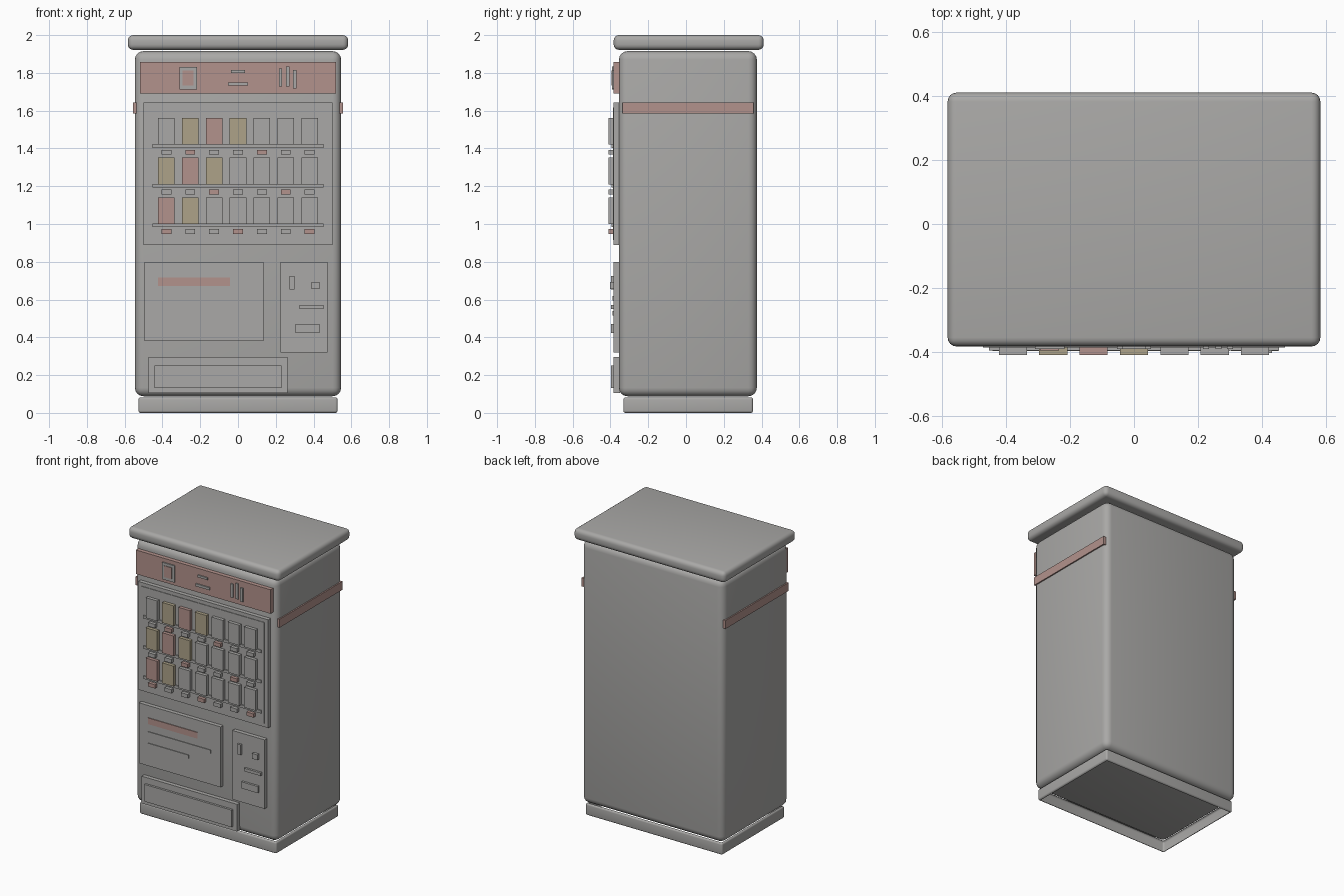
import bpy, bmesh, math
from mathutils import Vector

if "Cube" in bpy.data.objects:
    bpy.data.objects.remove(bpy.data.objects["Cube"], do_unlink=True)


def material(name, color):
    m = bpy.data.materials.new(name)
    m.use_nodes = True
    m.diffuse_color = (*color, 1)
    m.node_tree.nodes["Principled BSDF"].inputs["Base Color"].default_value = (*color, 1)
    return m


GREY = material("warm_grey", (0.40, 0.395, 0.385))
RED = material("dusty_red", (0.45, 0.29, 0.265))
YELLOW = material("dull_yellow", (0.42, 0.365, 0.25))


def box(name, xs, ys, zs, mat=GREY, bevel=0, open_ends=False):
    """Box between pairs of limits, with optional rounded edges and open top and bottom."""
    lo, hi = (Vector(p) for p in zip(xs, ys, zs))
    mesh = bpy.data.meshes.new(name)
    bm = bmesh.new()
    bmesh.ops.create_cube(bm, size=1)
    for v in bm.verts:
        v.co = (lo + hi) / 2 + v.co * (hi - lo)
    if bevel:
        bmesh.ops.bevel(bm, geom=bm.edges[:], offset=bevel, segments=4,
                        profile=0.5, affect='EDGES')
    if open_ends:
        bm.normal_update()
        ends = [f for f in bm.faces if abs(f.normal.z) > 0.99]
        bmesh.ops.delete(bm, geom=ends, context='FACES')
    bm.to_mesh(mesh)
    bm.free()
    mesh.materials.append(mat)
    ob = bpy.data.objects.new(name, mesh)
    bpy.context.collection.objects.link(ob)
    if bevel:
        bpy.ops.object.select_all(action='DESELECT')
        ob.select_set(True)
        bpy.context.view_layer.objects.active = ob
        bpy.ops.object.shade_smooth_by_angle(angle=math.radians(40))
    return ob


BACK, FACE = -0.35, -0.383


def panel(name, xs, zs, mat=GREY):
    return box(name, xs, (FACE, BACK), zs, mat)


def detail(name, xs, zs, front=-0.398, mat=GREY):
    return box(name, xs, (front, FACE + 0.005), zs, mat)


# Cabinet shell
box("cabinet", (-0.546, 0.546), (-0.355, 0.375), (0.088, 1.915), bevel=0.045)
box("top_cap", (-0.583, 0.583), (-0.383, 0.411), (1.922, 2.0), bevel=0.028)
box("base_skirt", (-0.527, 0.527), (-0.332, 0.355), (0, 0.082), bevel=0.012, open_ends=True)
for side, s in (("left", 1), ("right", -1)):
    box(side + "_side_stripe", sorted((s * 0.535, s * 0.555)), (-0.335, 0.357),
        (1.585, 1.643), RED)

# Header sign with raised marks
panel("header_sign", (-0.518, 0.518), (1.69, 1.857), RED)
detail("sign_emblem", (-0.31, -0.217), (1.713, 1.83), -0.391)
detail("sign_emblem_centre", (-0.294, -0.235), (1.733, 1.812), -0.395, RED)
detail("sign_short_dash", (-0.037, 0.037), (1.799, 1.814), -0.391)
detail("sign_long_dash", (-0.053, 0.053), (1.732, 1.75), -0.391)
for i, (x, low, high) in enumerate(((0.225, 1.727, 1.822), (0.264, 1.727, 1.835),
                                    (0.3, 1.718, 1.814))):
    detail(f"sign_bar_{i + 1}", (x - 0.009, x + 0.009), (low, high), -0.391)

# Display window
panel("display_frame", (-0.5, 0.5), (0.89, 1.643))
detail("display_window", (-0.473, 0.473), (0.915, 1.618), -0.387)

# Shelves, products and selection buttons
for r in range(3):
    z = 1.413 - r * 0.21
    detail(f"shelf_{r + 1}", (-0.453, 0.453), (z - 0.01, z + 0.01), -0.395)
    for c in range(7):
        x = (c - 3) * 0.1263
        mat = {1: YELLOW, 2: RED, 3: YELLOW}.get(r + c, GREY)
        detail(f"product_{r + 1}_{c + 1}", (x - 0.044, x + 0.044),
               (z + 0.007, z + 0.148), -0.41, mat)
        mat = RED if (c - r) % 3 == 1 else GREY
        detail(f"button_{r + 1}_{c + 1}", (x - 0.026, x + 0.026),
               (z - 0.046, z - 0.02), -0.41, mat)

# Lower notice panel with printed strips
panel("notice_panel", (-0.495, 0.135), (0.38, 0.80))
detail("notice_strip_top", (-0.423, -0.042), (0.673, 0.716), -0.388, RED)
detail("notice_strip_middle", (-0.423, 0.06), (0.595, 0.62), -0.388)
detail("notice_strip_bottom", (-0.423, -0.11), (0.515, 0.54), -0.388)

# Payment panel
panel("payment_panel", (0.225, 0.473), (0.32, 0.80))
detail("coin_slot", (0.273, 0.299), (0.653, 0.724))
detail("return_button", (0.389, 0.431), (0.655, 0.692), -0.403)
detail("note_slot", (0.325, 0.452), (0.549, 0.57))
detail("change_cup", (0.304, 0.431), (0.424, 0.47))

# Delivery tray
panel("delivery_tray", (-0.473, 0.262), (0.106, 0.295))
detail("delivery_flap", (-0.442, 0.23), (0.133, 0.252))
